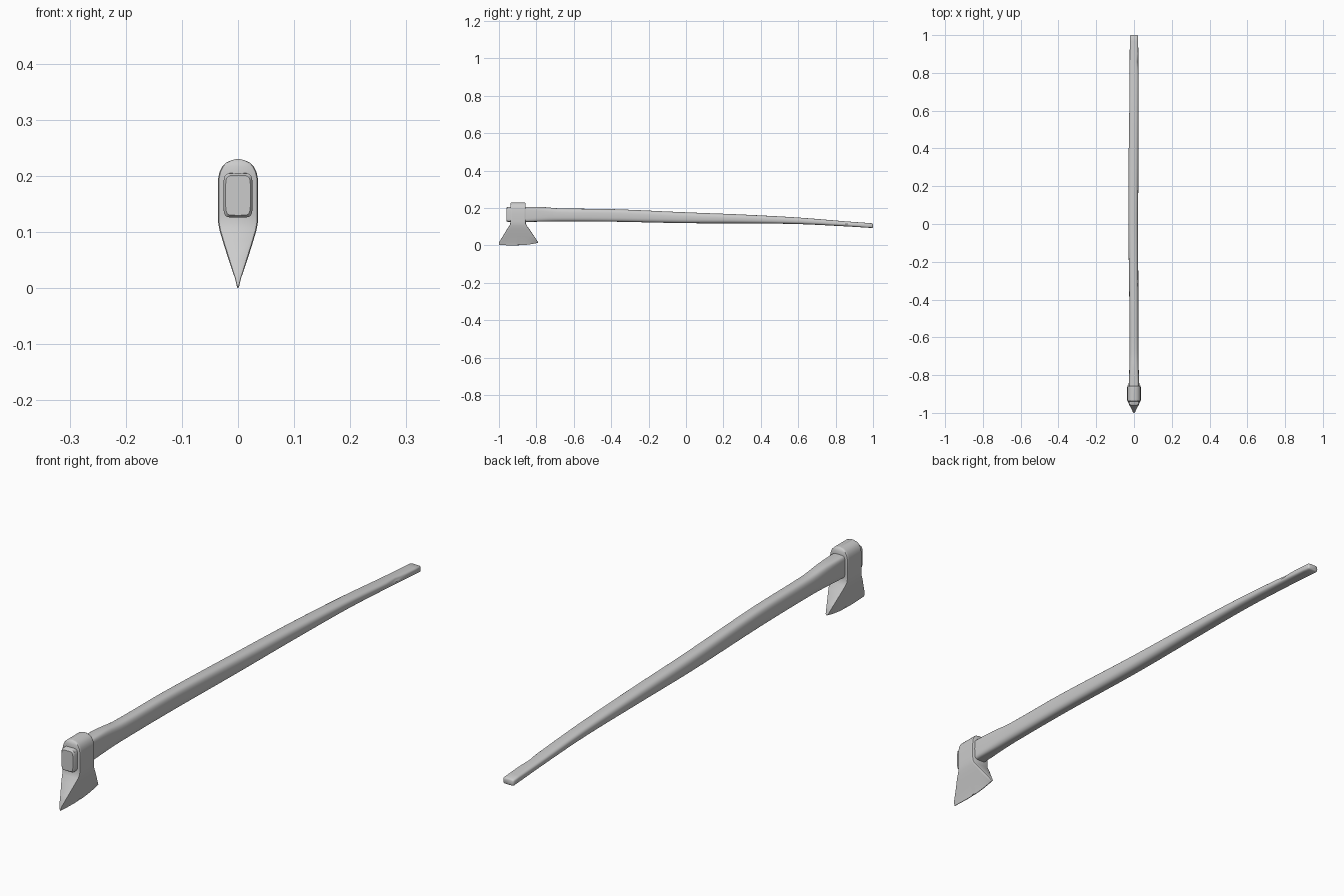
import bpy, math

if "Cube" in bpy.data.objects:
    bpy.data.objects.remove(bpy.data.objects["Cube"])


def loft(name, rings, angle):
    """Skin a list of equal-length closed rings and cap both ends."""
    n = len(rings[0])
    verts = [p for r in rings for p in r]
    faces = []
    for i in range(len(rings) - 1):
        for j in range(n):
            k = (j + 1) % n
            faces.append((i*n + j, i*n + k, (i + 1)*n + k, (i + 1)*n + j))
    faces.append(tuple(reversed(range(n))))
    faces.append(tuple(range((len(rings) - 1)*n, len(rings)*n)))
    mesh = bpy.data.meshes.new(name)
    mesh.from_pydata(verts, [], faces)
    obj = bpy.data.objects.new(name, mesh)
    bpy.context.collection.objects.link(obj)
    bpy.ops.object.select_all(action='DESELECT')
    obj.select_set(True)
    bpy.context.view_layer.objects.active = obj
    bpy.ops.object.mode_set(mode='EDIT')
    bpy.ops.mesh.select_all(action='SELECT')
    bpy.ops.mesh.normals_make_consistent(inside=False)
    bpy.ops.object.mode_set(mode='OBJECT')
    bpy.ops.object.shade_smooth_by_angle(angle=math.radians(angle))
    return obj


def spline(keys, y):
    """Smooth interpolation of handle stations (y, values...)."""
    i = max(k for k in range(len(keys) - 1) if keys[k][0] <= y + 1e-9)
    a, b = keys[i], keys[i + 1]
    p, q = keys[max(i - 1, 0)], keys[min(i + 2, len(keys) - 1)]
    h = b[0] - a[0]
    t = (y - a[0]) / h
    out = []
    for c in range(1, len(a)):
        m0 = (b[c] - p[c]) / (b[0] - p[0]) * h
        m1 = (q[c] - a[c]) / (q[0] - a[0]) * h
        out.append((2*t**3 - 3*t*t + 1)*a[c] + (t**3 - 2*t*t + t)*m0
                   + (3*t*t - 2*t**3)*b[c] + (t**3 - t*t)*m1)
    return out


# Handle: y, centre x, half width, bottom z, top z, squareness
stations = [
    (-0.96, 0, 0.026, 0.126, 0.205, 6), (-0.85, 0, 0.026, 0.126, 0.206, 5),
    (-0.76, 0, 0.025, 0.127, 0.205, 3.5), (-0.68, 0, 0.024, 0.128, 0.198, 3),
    (-0.40, -0.001, 0.024, 0.127, 0.194, 3), (0.0, -0.004, 0.026, 0.119, 0.177, 2.7),
    (0.30, -0.003, 0.026, 0.118, 0.165, 2.7), (0.60, -0.001, 0.024, 0.114, 0.149, 2.8),
    (0.85, 0, 0.023, 0.102, 0.129, 3), (1.0, 0, 0.022, 0.093, 0.118, 4)]


def handle_ring(y, shrink=0.0):
    cx, w, z0, z1, e = spline(stations, y)
    w, h, cz = w - shrink, (z1 - z0)/2 - shrink, (z0 + z1)/2
    ring = []
    for j in range(32):
        a = 2*math.pi*j/32
        c, s = math.cos(a), math.sin(a)
        x = cx + w*math.copysign(abs(c)**(2/e), c)
        z = cz + h*math.copysign(abs(s)**(2/e), s)
        # shallow worn dent near the grip end
        if c > 0 and s > 0:
            x -= 0.005*math.exp(-((y - 0.86)/0.025)**2)*c
        ring.append((x, y, z))
    return ring


N = 72
ys = [-0.955 + 1.949*i/N for i in range(N + 1)]
rings = [handle_ring(-0.96, 0.004)] + [handle_ring(y) for y in ys] \
    + [handle_ring(0.998, 0.002), handle_ring(1.0, 0.005)]
loft("handle", rings, 40)

# Axe head: z, half thickness, front y, back y
levels = [
    (0.004, 0.0012, -1.0, -0.79), (0.018, 0.0055, -0.999, -0.791),
    (0.05, 0.0165, -0.979, -0.812), (0.085, 0.0275, -0.958, -0.836),
    (0.104, 0.033, -0.945, -0.85), (0.116, 0.0352, -0.94, -0.856),
    (0.13, 0.036, -0.939, -0.857), (0.165, 0.036, -0.939, -0.857),
    (0.195, 0.0355, -0.939, -0.857), (0.207, 0.033, -0.939, -0.857),
    (0.217, 0.028, -0.939, -0.857), (0.224, 0.021, -0.938, -0.858),
    (0.228, 0.012, -0.936, -0.86), (0.230, 0.004, -0.934, -0.862)]


def head_ring(z, w, y0, y1):
    r = min(0.006, w*0.5)
    side = [(w - r, y0), (w - r*0.3, y0 + r*0.3)]
    side += [(w, y0 + r + (y1 - y0 - 2*r)*i/24) for i in range(25)]
    side += [(w - r*0.3, y1 - r*0.3), (w - r, y1)]
    outline = side + [(-x, y) for x, y in reversed(side)]
    ring = []
    for x, y in outline:
        dz = 0
        if z < 0.01:                       # gently curved, chipped cutting edge
            t = (y + 0.91)/0.11
            dz = -0.004 + 0.012*max(t, 0)**2 + 0.004*max(-t, 0)**2
            dz += 0.005*math.exp(-((y + 0.895)/0.006)**2)
        ring.append((x, y, z + dz))
    return ring


loft("axe_head", [head_ring(*l) for l in levels], 35)

# Wedge: thin slip driven into the exposed end of the handle
bpy.ops.mesh.primitive_cube_add(size=1, location=(0, -0.951, 0.165))
wedge = bpy.context.object
wedge.name = "handle_wedge"
wedge.scale = (0.002, 0.0195, 0.066)
